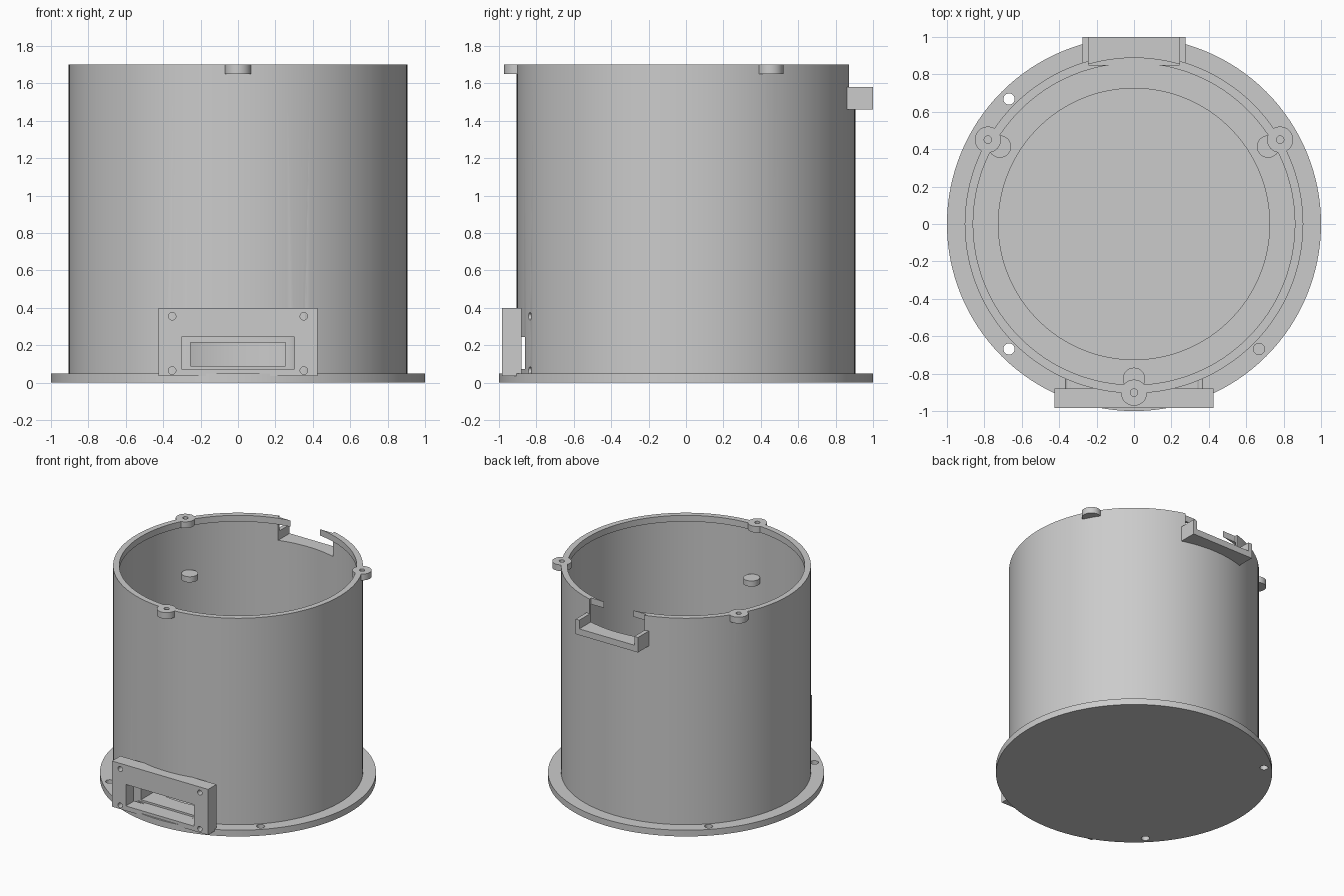
import bpy
import bmesh
import math
from mathutils import Matrix, Vector

cube = bpy.data.objects.get("Cube")
if cube:
    bpy.data.objects.remove(cube, do_unlink=True)

grey = bpy.data.materials.new("plain grey")
grey.use_nodes = True
COLOUR = (0.6, 0.6, 0.6, 1)
grey.diffuse_color = COLOUR
grey.node_tree.nodes["Principled BSDF"].inputs["Base Color"].default_value = COLOUR


def finish(bm, name):
    bmesh.ops.recalc_face_normals(bm, faces=bm.faces)
    mesh = bpy.data.meshes.new(name)
    bm.to_mesh(mesh)
    bm.free()
    mesh.materials.append(grey)
    ob = bpy.data.objects.new(name, mesh)
    bpy.context.collection.objects.link(ob)
    return ob


def box(name, x, y, z):
    """Box from (min, max) pairs."""
    bm = bmesh.new()
    bmesh.ops.create_cube(bm, size=1)
    for v in bm.verts:
        v.co = Vector([(r[0] + r[1]) / 2 + c * (r[1] - r[0])
                       for r, c in zip((x, y, z), v.co)])
    return finish(bm, name)


def cylinder(name, radius, depth, centre, sides=32, along_y=False):
    bm = bmesh.new()
    m = Matrix.Translation(centre)
    if along_y:
        m = m @ Matrix.Rotation(math.pi / 2, 4, 'X')
    bmesh.ops.create_cone(bm, cap_ends=True, segments=sides, radius1=radius,
                          radius2=radius, depth=depth, matrix=m)
    return finish(bm, name)


def lathe(name, profile, sides):
    bm = bmesh.new()
    verts = [bm.verts.new((r, 0, z)) for r, z in profile]
    edges = [bm.edges.new(p) for p in zip(verts, verts[1:])]
    bmesh.ops.spin(bm, geom=verts + edges, cent=(0, 0, 0), axis=(0, 0, 1),
                   angle=math.tau, steps=sides, use_merge=True)
    bmesh.ops.remove_doubles(bm, verts=bm.verts, dist=0.0005)
    return finish(bm, name)


def cut(cutter, *targets):
    cutter.hide_render = True
    for ob in targets:
        bpy.context.view_layer.objects.active = ob
        mod = ob.modifiers.new("cut", 'BOOLEAN')
        mod.operation = 'DIFFERENCE'
        mod.solver = 'EXACT'
        mod.object = cutter
        bpy.ops.object.modifier_apply(modifier=mod.name)
    bpy.data.objects.remove(cutter, do_unlink=True)


TOP = 1.7
INNER = 0.888

# Drum: flange, thin wall, top lip and thick lower ring around a closed floor
body = lathe("drum_body", [
    (0, 0), (1, 0), (1, 0.05), (0.905, 0.05), (0.905, TOP), (0.86, TOP),
    (0.86, TOP - 0.05), (INNER, TOP - 0.05), (INNER, 0.4), (0.725, 0.4),
    (0.725, 0.05), (0, 0.05)], 128)

# Window plate on the front and tray on the back
plate = box("window_plate", (-0.425, 0.425), (-0.985, -0.88), (0.035, 0.4))
tray = box("back_tray", (-0.275, 0.275), (0.84, 1), (1.46, 1.58))
cut(cylinder("tray_bore", INNER, 1, (0, 0, 1.5), 128), tray)

# Rear notch through the rim, leaving the tray floor
cut(box("notch", (-0.243, 0.243), (0.85, 0.985), (1.51, 2)), body)
cut(box("tray_notch", (-0.243, 0.243), (0.8, 1.1), (1.51, 2)), tray)

# Window recess and the narrower tunnel behind it
cut(box("recess", (-0.302, 0.302), (-1.1, -0.86), (0.073, 0.245)), body, plate)
cut(box("tunnel", (-0.255, 0.255), (-0.95, -0.5), (0.088, 0.215)), body)

# Screw holes of the window plate
for x in (-0.352, 0.352):
    for z in (0.065, 0.355):
        cut(cylinder("screw_hole", 0.02, 0.27, (x, -0.965, z), 24, True),
            body, plate)

# Flange bolt holes
for x in (-0.668, 0.668):
    for y in (-0.668, 0.668):
        cut(cylinder("bolt_hole", 0.03, 0.3, (x, y, 0)), body)

# Three drilled rim ears with a small round stop below each
parts = [body, plate, tray]
for i, angle in enumerate((-90, 30, 150)):
    d = Vector((math.cos(math.radians(angle)), math.sin(math.radians(angle)), 0))
    ear = cylinder(f"rim_ear_{i + 1}", 0.07, 0.05, d * 0.902 + Vector((0, 0, TOP - 0.025)))
    stop = cylinder(f"inner_stop_{i + 1}", 0.06, 0.045, d * 0.828 + Vector((0, 0, 1.265)))
    cut(cylinder("ear_hole", 0.02, 0.1, d * 0.902 + Vector((0, 0, TOP)), 24), body, ear)
    parts += [ear, stop]

# Smooth round surfaces, crisp edges
bpy.ops.object.select_all(action='DESELECT')
for ob in parts:
    ob.select_set(True)
bpy.context.view_layer.objects.active = body
bpy.ops.object.shade_smooth_by_angle(angle=math.radians(30))
